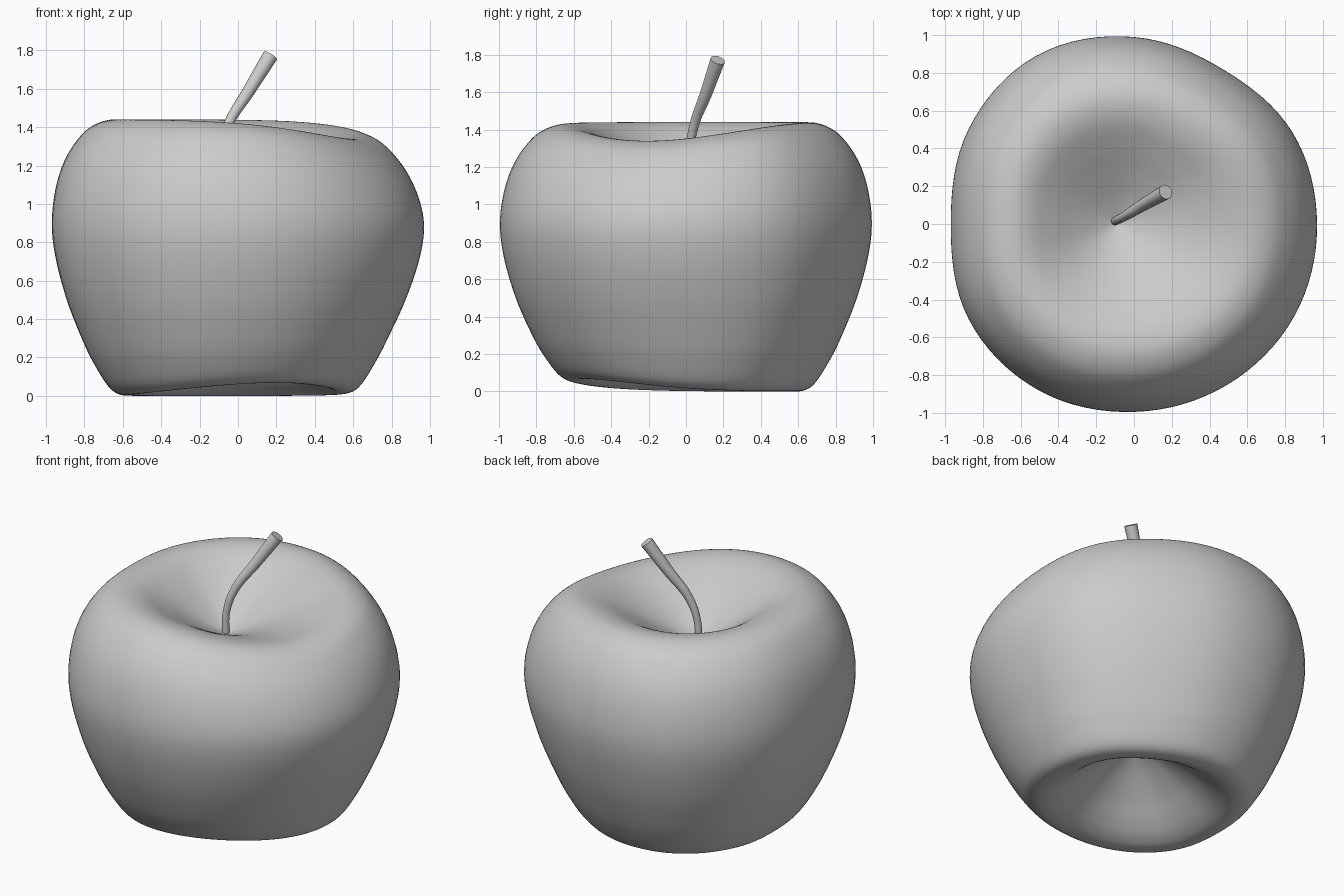
import bpy, bmesh, math
from mathutils import Vector

if "Cube" in bpy.data.objects:
    bpy.data.objects.remove(bpy.data.objects["Cube"])

SEG = 96   # steps around
SUB = 6    # steps per profile span


def catmull(pts, i, t):
    n = len(pts)
    p = [Vector(pts[min(max(k, 0), n - 1)]) for k in (i - 1, i, i + 1, i + 2)]
    return 0.5 * (2 * p[1] + (p[2] - p[0]) * t
                  + (2 * p[0] - 5 * p[1] + 4 * p[2] - p[3]) * t * t
                  + (3 * p[1] - p[0] - 3 * p[2] + p[3]) * t ** 3)


def lobe(a, centre, width):
    d = (a - centre + 180) % 360 - 180
    return math.exp(-(d / width) ** 2)


# Half section (radius, height) from bottom hollow to stem hollow
profile = [(0, 0.38), (0.15, 0.3), (0.3, 0.19), (0.41, 0.095), (0.5, 0.03),
           (0.59, 0.0), (0.68, 0.03), (0.77, 0.16), (0.84, 0.3), (0.92, 0.5),
           (0.98, 0.72), (1.0, 0.9), (0.98, 1.08), (0.93, 1.23), (0.85, 1.35),
           (0.77, 1.413), (0.67, 1.44), (0.55, 1.418), (0.41, 1.345),
           (0.27, 1.26), (0.13, 1.18), (0, 1.12)]
section = [catmull(profile, i, s / SUB)
           for i in range(len(profile) - 1) for s in range(SUB)]
section = section[1:]

# Plan outline radius every 30 degrees
plan = [0.97, 0.97, 0.945, 0.99, 1.03, 1.01, 0.97, 1.01, 1.015, 0.995, 0.985, 0.98]


def plan_radius(a):
    i, t = int(a // 30), (a % 30) / 30
    ring = [(plan[(i + k) % 12], 0) for k in (-1, 0, 1, 2)]
    return catmull(ring, 1, t).x


def body_point(r, z, a):
    # Lopsided shoulder, raised base edge and off-centre stem hollow
    low = lobe(a, -20, 55)
    top = max(0, (z - 0.85) / 0.59)
    bot = max(0, (0.85 - z) / 0.85)
    s = min(1, (top + bot) / 0.9)
    rad = r * plan_radius(a) * (1 - 0.055 * low * s * s * (3 - 2 * s))
    edge = min(1, r / 0.6)
    edge = edge * edge * (3 - 2 * edge)
    h = z
    if z > 0.85:
        h -= 0.1 * low * edge * top ** 1.5
    h += 0.068 * lobe(a, -70, 60) * edge * bot ** 3
    inner = max(0, 1 - r / 0.68) if z > 1.0 else 0
    t = math.radians(a)
    return (rad * math.cos(t) - 0.09 * inner, rad * math.sin(t) + 0.01 * inner, h)


# Apple body
bm = bmesh.new()
rings = [[bm.verts.new(body_point(p.x, p.y, j * 360 / SEG)) for j in range(SEG)]
         for p in section]
for lo, hi in zip(rings, rings[1:]):
    for j in range(SEG):
        k = (j + 1) % SEG
        bm.faces.new((lo[j], lo[k], hi[k], hi[j]))
base = bm.verts.new((0, 0, profile[0][1]))
crown = bm.verts.new((-0.09, 0.01, profile[-1][1]))
for j in range(SEG):
    k = (j + 1) % SEG
    bm.faces.new((base, rings[0][k], rings[0][j]))
    bm.faces.new((crown, rings[-1][j], rings[-1][k]))
bmesh.ops.recalc_face_normals(bm, faces=bm.faces)
for f in bm.faces:
    f.smooth = True
mesh = bpy.data.meshes.new("apple_body")
bm.to_mesh(mesh)
bm.free()
bpy.context.collection.objects.link(bpy.data.objects.new("apple_body", mesh))

# Bent, tapered stem
curve = bpy.data.curves.new("stem", 'CURVE')
curve.dimensions = '3D'
curve.bevel_depth = 1.0
curve.bevel_resolution = 6
curve.use_fill_caps = True
curve.resolution_u = 10
path = [(-0.1, 0.015, 1.12, 0.022), (-0.096, 0.017, 1.26, 0.022),
        (-0.052, 0.04, 1.41, 0.025), (0.06, 0.108, 1.595, 0.033),
        (0.168, 0.17, 1.772, 0.04)]
spline = curve.splines.new('BEZIER')
spline.bezier_points.add(len(path) - 1)
for bp, (x, y, z, r) in zip(spline.bezier_points, path):
    bp.co = (x, y, z)
    bp.radius = r
    bp.handle_left_type = bp.handle_right_type = 'AUTO'
stem = bpy.data.objects.new("stem", curve)
bpy.context.collection.objects.link(stem)
bpy.context.view_layer.objects.active = stem
stem.select_set(True)
bpy.ops.object.convert(target='MESH')
bpy.ops.object.shade_smooth_by_angle(angle=math.radians(40))
